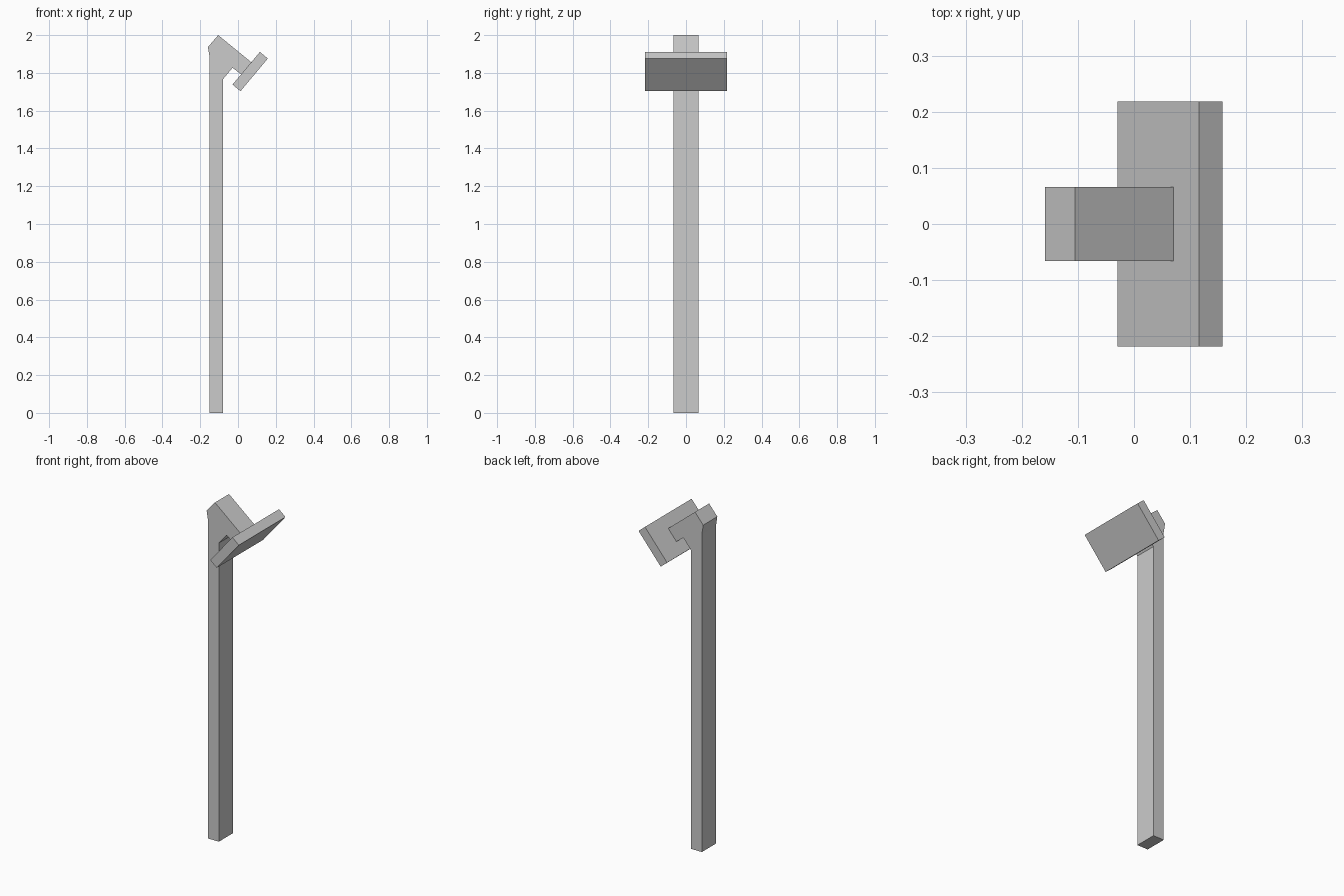
import bpy, bmesh

if "Cube" in bpy.data.objects:
    bpy.data.objects.remove(bpy.data.objects["Cube"])


def extrude_profile(name, points, half_width):
    """Extrude an (x, z) outline symmetrically along y."""
    bm = bmesh.new()
    face = bm.faces.new([bm.verts.new((x, -half_width, z)) for x, z in points])
    result = bmesh.ops.extrude_face_region(bm, geom=[face])
    verts = [v for v in result["geom"] if isinstance(v, bmesh.types.BMVert)]
    bmesh.ops.translate(bm, verts=verts, vec=(0, 2 * half_width, 0))
    bmesh.ops.recalc_face_normals(bm, faces=bm.faces)
    mesh = bpy.data.meshes.new(name)
    bm.to_mesh(mesh)
    bm.free()
    obj = bpy.data.objects.new(name, mesh)
    bpy.context.collection.objects.link(obj)
    return obj


# Upright post with the angled arm at its top
extrude_profile("post_and_arm", [
    (-0.15, 0), (-0.079, 0), (-0.079, 1.767), (-0.029, 1.827),
    (0.017, 1.792), (0.071, 1.856), (-0.105, 2.0),
    (-0.159, 1.937), (-0.15, 1.88),
], 0.066)

# Tilted rectangular plate on the end of the arm
extrude_profile("tilted_plate", [
    (-0.029, 1.738), (0.013, 1.703), (0.158, 1.876), (0.116, 1.911),
], 0.218)
